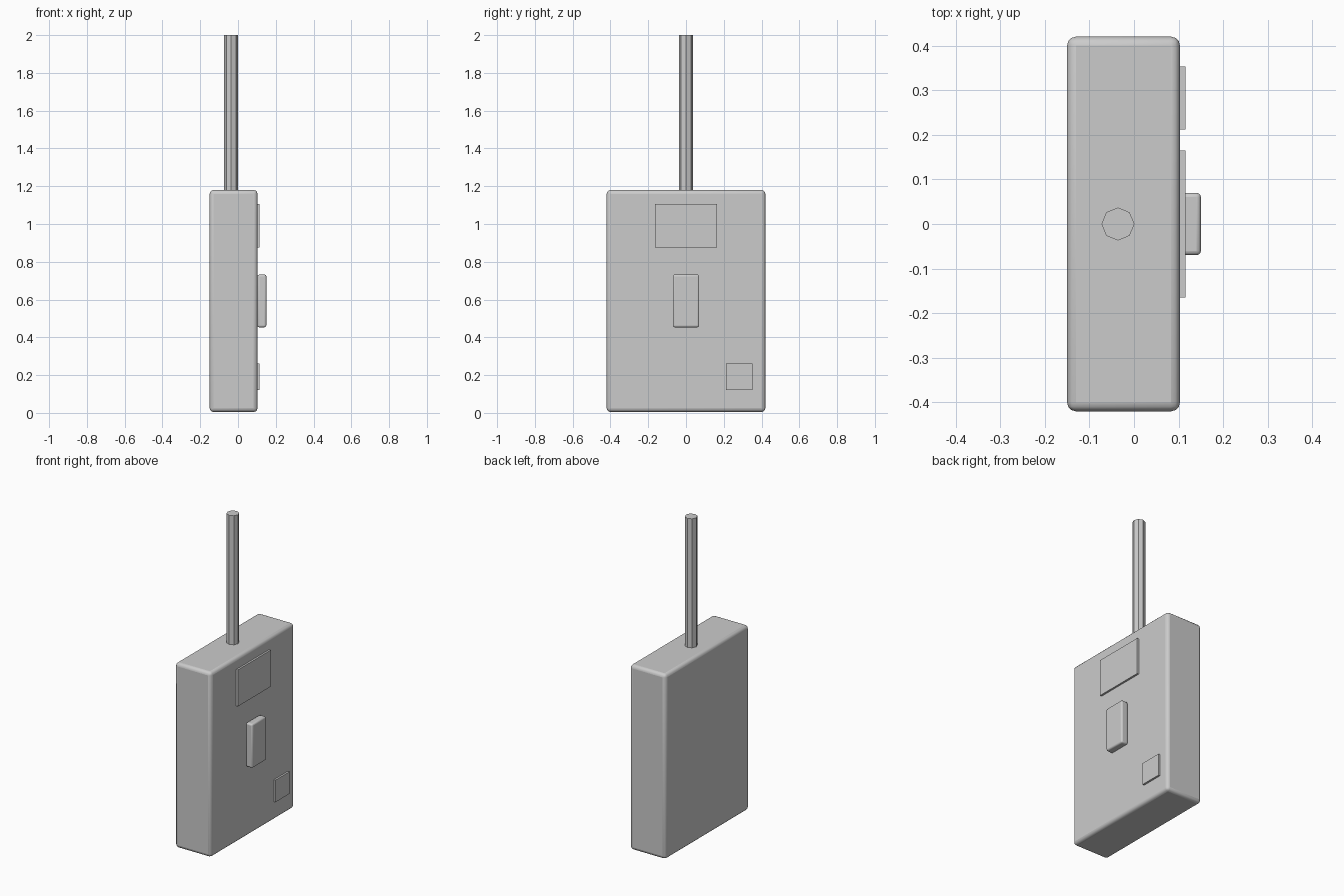
import bpy
from math import pi

cube = bpy.data.objects.get("Cube")
if cube:
    bpy.data.objects.remove(cube)

grey = bpy.data.materials.new("plain grey")
grey.use_nodes = True
colour = (0.6, 0.6, 0.6, 1)
grey.diffuse_color = colour
grey.node_tree.nodes["Principled BSDF"].inputs["Base Color"].default_value = colour


def box(name, low, high, bevel=0):
    """Box between two corners, with optional rounded edges."""
    centre = [(a + b) / 2 for a, b in zip(low, high)]
    bpy.ops.mesh.primitive_cube_add(size=1, location=centre)
    ob = bpy.context.object
    ob.name = name
    ob.scale = [b - a for a, b in zip(low, high)]
    bpy.ops.object.transform_apply(location=False, rotation=False, scale=True)
    ob.data.materials.append(grey)
    if bevel:
        mod = ob.modifiers.new("rounded edges", "BEVEL")
        mod.width = bevel
        mod.segments = 3
        bpy.ops.object.shade_smooth_by_angle()
    return ob


# Handset case
box("case", (-0.15, -0.42, 0.005), (0.103, 0.42, 1.18), 0.02)

# Raised details on the +x face
box("screen", (0.09, -0.165, 0.875), (0.115, 0.165, 1.107))
box("talk_button", (0.103, -0.07, 0.453), (0.15, 0.07, 0.732), 0.01)
box("small_button", (0.09, 0.212, 0.122), (0.115, 0.353, 0.262))

# Eight-sided antenna
bpy.ops.mesh.primitive_cylinder_add(vertices=8, radius=0.037, depth=0.9,
                                    location=(-0.036, 0, 1.55))
antenna = bpy.context.object
antenna.name = "antenna"
antenna.data.materials.append(grey)
